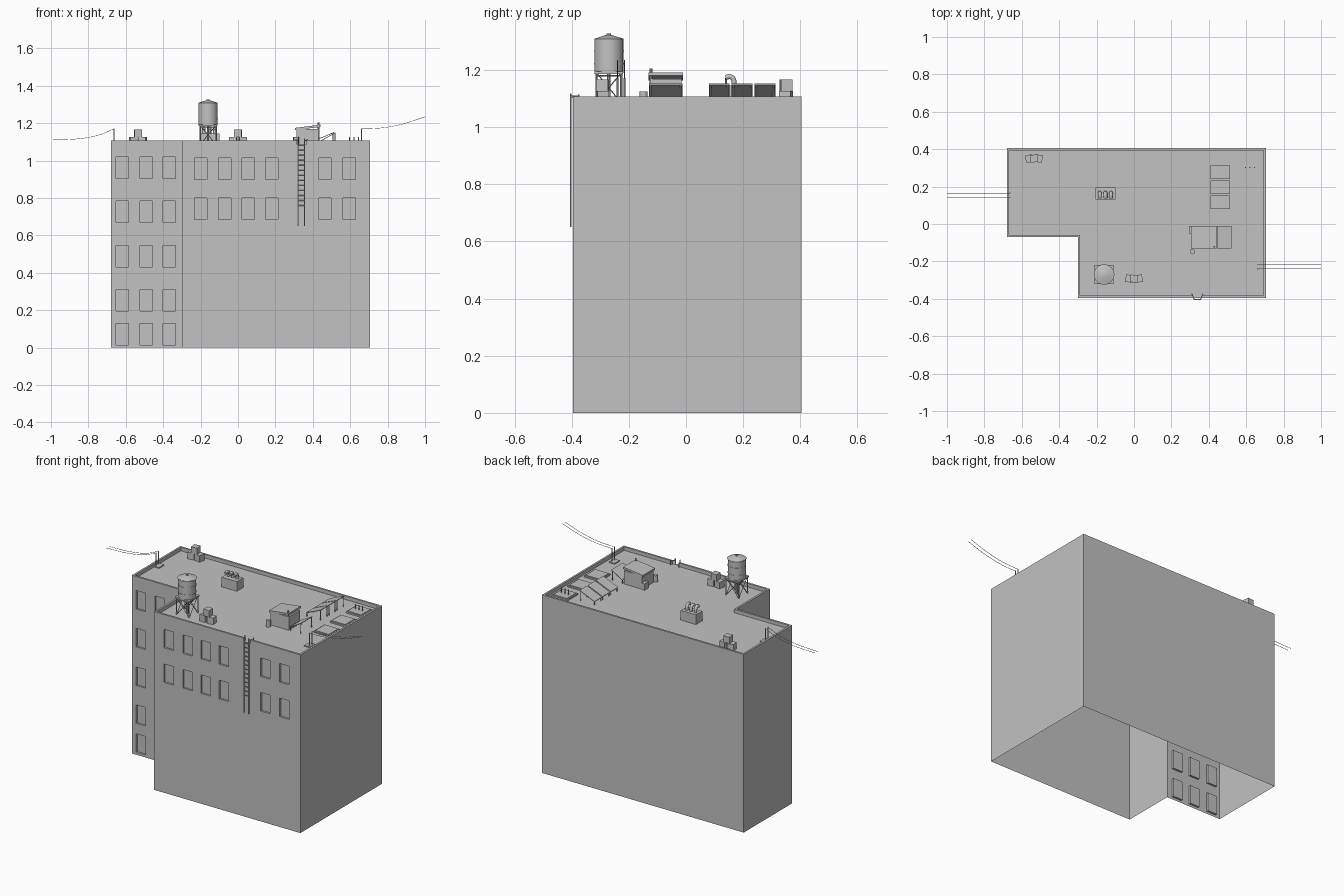
import bpy
import bmesh
from math import radians
from mathutils import Vector, Matrix

cube = bpy.data.objects.get("Cube")
if cube:
    bpy.data.objects.remove(cube, do_unlink=True)

# One plain grey for the whole building
grey = bpy.data.materials.new("plain grey")
grey.use_nodes = True
grey.diffuse_color = (0.54, 0.54, 0.54, 1)
grey.node_tree.nodes["Principled BSDF"].inputs["Base Color"].default_value = grey.diffuse_color

LEFT, RIGHT, FRONT, BACK = -0.68, 0.705, -0.395, 0.405
NOTCH_X, NOTCH_Y = -0.3, -0.07
ROOF, TOP, EDGE = 1.085, 1.107, 0.012


def finish(name, bm, smooth=False):
    mesh = bpy.data.meshes.new(name)
    bm.to_mesh(mesh)
    bm.free()
    mesh.materials.append(grey)
    obj = bpy.data.objects.new(name, mesh)
    bpy.context.collection.objects.link(obj)
    if smooth:
        bpy.ops.object.select_all(action="DESELECT")
        obj.select_set(True)
        bpy.context.view_layer.objects.active = obj
        bpy.ops.object.shade_smooth_by_angle(angle=radians(35))
    return obj


def box(name, x0, x1, y0, y1, z0, z1, turn=0):
    bm = bmesh.new()
    centre = Vector((x0 + x1, y0 + y1, z0 + z1)) / 2
    matrix = (Matrix.Translation(centre) @ Matrix.Rotation(radians(turn), 4, "Z")
              @ Matrix.Diagonal((x1 - x0, y1 - y0, z1 - z0, 1)))
    bmesh.ops.create_cube(bm, size=1, matrix=matrix)
    return finish(name, bm)


def rod(name, start, end, radius, sides=6, tip=None):
    start, end = Vector(start), Vector(end)
    axis = end - start
    bm = bmesh.new()
    matrix = Matrix.Translation((start + end) / 2) @ axis.to_track_quat("Z", "Y").to_matrix().to_4x4()
    bmesh.ops.create_cone(bm, cap_ends=True, segments=sides, radius1=radius,
                          radius2=radius if tip is None else tip, depth=axis.length, matrix=matrix)
    return finish(name, bm, smooth=sides > 8)


def tube(name, points, radius):
    """Smooth pipe or cable through the points."""
    curve = bpy.data.curves.new(name, "CURVE")
    curve.dimensions = "3D"
    curve.bevel_depth = radius
    curve.bevel_resolution = 1
    curve.use_fill_caps = True
    curve.resolution_u = 5
    spline = curve.splines.new("BEZIER")
    spline.bezier_points.add(len(points) - 1)
    for knot, point in zip(spline.bezier_points, points):
        knot.co = point
        knot.handle_left_type = knot.handle_right_type = "AUTO"
    curve.materials.append(grey)
    obj = bpy.data.objects.new(name, curve)
    bpy.context.collection.objects.link(obj)


def slab(name, x0, x1, y0, y1, z0, z1, thick=0.004):
    """Sheet that climbs from z0 at x0 to z1 at x1."""
    bm = bmesh.new()
    low = [bm.verts.new(p) for p in ((x0, y0, z0), (x1, y0, z1), (x1, y1, z1), (x0, y1, z0))]
    face = bm.faces.new(low)
    lifted = bmesh.ops.extrude_face_region(bm, geom=[face])["geom"]
    bmesh.ops.translate(bm, vec=(0, 0, thick), verts=[v for v in lifted if isinstance(v, bmesh.types.BMVert)])
    bmesh.ops.recalc_face_normals(bm, faces=bm.faces)
    return finish(name, bm)


def window_wall(name, x0, x1, y, columns, rows, width=0.066, height=0.115, depth=0.012):
    """Front-facing wall with a grid of sunken windows."""
    xs = [x0] + [x + s for x in columns for s in (-width / 2, width / 2)] + [x1]
    zs = [0] + [z - s for z in rows for s in (height, 0)] + [ROOF]
    bm = bmesh.new()

    def face(*points):
        bm.faces.new([bm.verts.new(p) for p in points])

    for i, (a, b) in enumerate(zip(xs, xs[1:])):
        for j, (c, d) in enumerate(zip(zs, zs[1:])):
            corners = [(a, c), (b, c), (b, d), (a, d)]
            sunk = i % 2 and j % 2
            face(*[(p, y + depth * sunk, q) for p, q in corners])
            if sunk:
                for (p, q), (r, s) in zip(corners, corners[1:] + corners[:1]):
                    face((p, y, q), (r, y, s), (r, y + depth, s), (p, y + depth, q))
    bmesh.ops.remove_doubles(bm, verts=bm.verts, dist=0.0001)
    finish(name, bm)


# Building shell, open underneath
outline = [(LEFT, NOTCH_Y), (NOTCH_X, NOTCH_Y), (NOTCH_X, FRONT), (RIGHT, FRONT), (RIGHT, BACK), (LEFT, BACK)]
bm = bmesh.new()
low = [bm.verts.new((x, y, 0)) for x, y in outline]
high = [bm.verts.new((x, y, ROOF)) for x, y in outline]
bm.faces.new(high)
for i in (1, 3, 4, 5):
    k = (i + 1) % 6
    bm.faces.new((low[i], low[k], high[k], high[i]))
finish("walls_and_roof", bm)
window_wall("front_wall", NOTCH_X, RIGHT, FRONT, (-0.2, -0.07, 0.055, 0.18, 0.465, 0.595), (0.8, 1.015))
window_wall("wing_wall", LEFT, NOTCH_X, NOTCH_Y, (-0.618, -0.49, -0.368), (0.13, 0.31, 0.545, 0.785, 1.02))

# Parapet, with a gap at the ladder
for x0, x1, y0, y1 in ((LEFT, RIGHT, BACK - EDGE, BACK), (RIGHT - EDGE, RIGHT, FRONT, BACK),
                       (LEFT, LEFT + EDGE, NOTCH_Y, BACK), (LEFT, NOTCH_X + EDGE, NOTCH_Y, NOTCH_Y + EDGE),
                       (NOTCH_X, NOTCH_X + EDGE, FRONT, NOTCH_Y), (NOTCH_X, 0.315, FRONT, FRONT + EDGE),
                       (0.363, RIGHT, FRONT, FRONT + EDGE)):
    box("parapet", x0, x1, y0, y1, ROOF - 0.005, TOP)

# Wall ladder with rails hooked over the edge
for x, out in ((0.322, -0.012), (0.356, 0.012)):
    rod("ladder_rail", (x, FRONT - 0.008, 0.65), (x, FRONT - 0.008, TOP + 0.01), 0.003)
    rod("ladder_hook", (x, FRONT - 0.008, TOP), (x + out, FRONT + 0.02, TOP), 0.003)
    rod("ladder_post", (x + out, FRONT + 0.02, ROOF), (x + out, FRONT + 0.02, TOP + 0.008), 0.003)
for i in range(13):
    z = 0.76 + i * 0.027
    rod("ladder_rung", (0.322, FRONT - 0.008, z), (0.356, FRONT - 0.008, z), 0.002, 4)

# Water tower
tx, ty, reach, deck = -0.16, -0.27, 0.043, 1.19
feet = [(tx + a * reach, ty + b * reach) for a, b in ((-1, -1), (1, -1), (1, 1), (-1, 1))]
for i, a in enumerate(feet):
    b = feet[(i + 1) % 4]
    rod("tower_leg", (*a, ROOF), (*a, deck), 0.004, 4)
    rod("tower_brace", (*a, ROOF), (*b, deck), 0.002, 4)
    rod("tower_brace", (*b, ROOF), (*a, deck), 0.002, 4)
    rod("tower_beam", (*a, deck - 0.01), (*b, deck - 0.01), 0.003, 4)
box("tower_deck", tx - 0.05, tx + 0.05, ty - 0.05, ty + 0.05, deck - 0.004, deck + 0.004)
rod("water_tank", (tx, ty, deck), (tx, ty, 1.31), 0.051, 24)
for z in (1.22, 1.265):
    rod("tank_hoop", (tx, ty, z), (tx, ty, z + 0.004), 0.0525, 24)
rod("tank_roof", (tx, ty, 1.308), (tx, ty, 1.323), 0.055, 24, 0.008)
rod("tank_cap", (tx, ty, 1.32), (tx, ty, 1.327), 0.008, 8)
rod("tank_pipe", (tx, ty, ROOF), (tx, ty, deck), 0.006, 8)

# Two stacks of crates
for x, y, turn in ((-0.535, 0.35, 12), (0, -0.292, -8)):
    for name, dx, low_z, high_z, spin in (("crate_left", -0.025, ROOF, 1.126, turn),
                                          ("crate_right", 0.025, ROOF, 1.126, -turn),
                                          ("crate_top", 0, 1.126, 1.166, turn / 2)):
        box(name, x + dx - 0.02, x + dx + 0.02, y - 0.02, y + 0.02, low_z, high_z, spin)

# Vent cabinet with bent pipes
box("vent_cabinet", -0.205, -0.1, 0.132, 0.195, ROOF, 1.145)
for x in (-0.183, -0.153, -0.123):
    tube("vent_pipe", ((x, 0.168, 1.14), (x, 0.166, 1.167), (x, 0.157, 1.176), (x, 0.138, 1.174)), 0.01)

# Roof hut with sloping roof, chimney, cabinet and barrel
box("hut_body", 0.313, 0.437, -0.126, -0.016, ROOF, 1.168)
slab("hut_roof", 0.305, 0.44, -0.132, -0.011, 1.163, 1.18, 0.012)
rod("hut_chimney", (0.43, -0.122, ROOF), (0.43, -0.122, 1.205), 0.005, 8)
box("hut_cabinet", 0.293, 0.315, -0.05, -0.012, ROOF, 1.125)
rod("hut_barrel", (0.312, -0.148, ROOF), (0.312, -0.148, 1.125), 0.014, 12)


# Tilted panels on posts
for x0, x1, y0, y1 in ((0.445, 0.522, -0.13, -0.012), (0.41, 0.512, 0.08, 0.153),
                       (0.41, 0.512, 0.16, 0.233), (0.41, 0.512, 0.24, 0.313)):
    slab("tilted_panel", x0, x1, y0, y1, ROOF + 0.02, 1.148)
    for y in (y0 + 0.006, y1 - 0.006):
        rod("panel_post", (x1 - 0.004, y, ROOF), (x1 - 0.004, y, 1.147), 0.003, 4)
        rod("panel_foot", (x0 + 0.004, y, ROOF), (x0 + 0.004, y, ROOF + 0.021), 0.003, 4)

# Skylights, the last one with stub pipes
for y in (-0.015, 0.145, 0.302):
    box("skylight_frame", 0.567, 0.675, y - 0.054, y + 0.054, ROOF, ROOF + 0.008)
    box("skylight_pane", 0.574, 0.668, y - 0.047, y + 0.047, ROOF, ROOF + 0.012)
for x in (0.597, 0.621, 0.645):
    rod("stub_pipe", (x, 0.302, ROOF), (x, 0.302, 1.127), 0.003)

# Cable posts and sagging cables on both sides
for y, cable in ((0.165, ((-0.663, 1.17), (-0.74, 1.138), (-0.85, 1.117), (-1, 1.11))),
                 (-0.215, ((0.66, 1.17), (0.76, 1.174), (0.87, 1.193), (1, 1.234)))):
    x = cable[0][0]
    inner = x * 0.985
    box("cable_base", inner - 0.02, inner + 0.02, y - 0.035, y + 0.015, ROOF, ROOF + 0.006)
    for side in (0, -0.025):
        rod("cable_post", (x, y + side, ROOF), (x, y + side, 1.172), 0.003)
        tube("cable", [(px, y + side, pz) for px, pz in cable], 0.0012)
